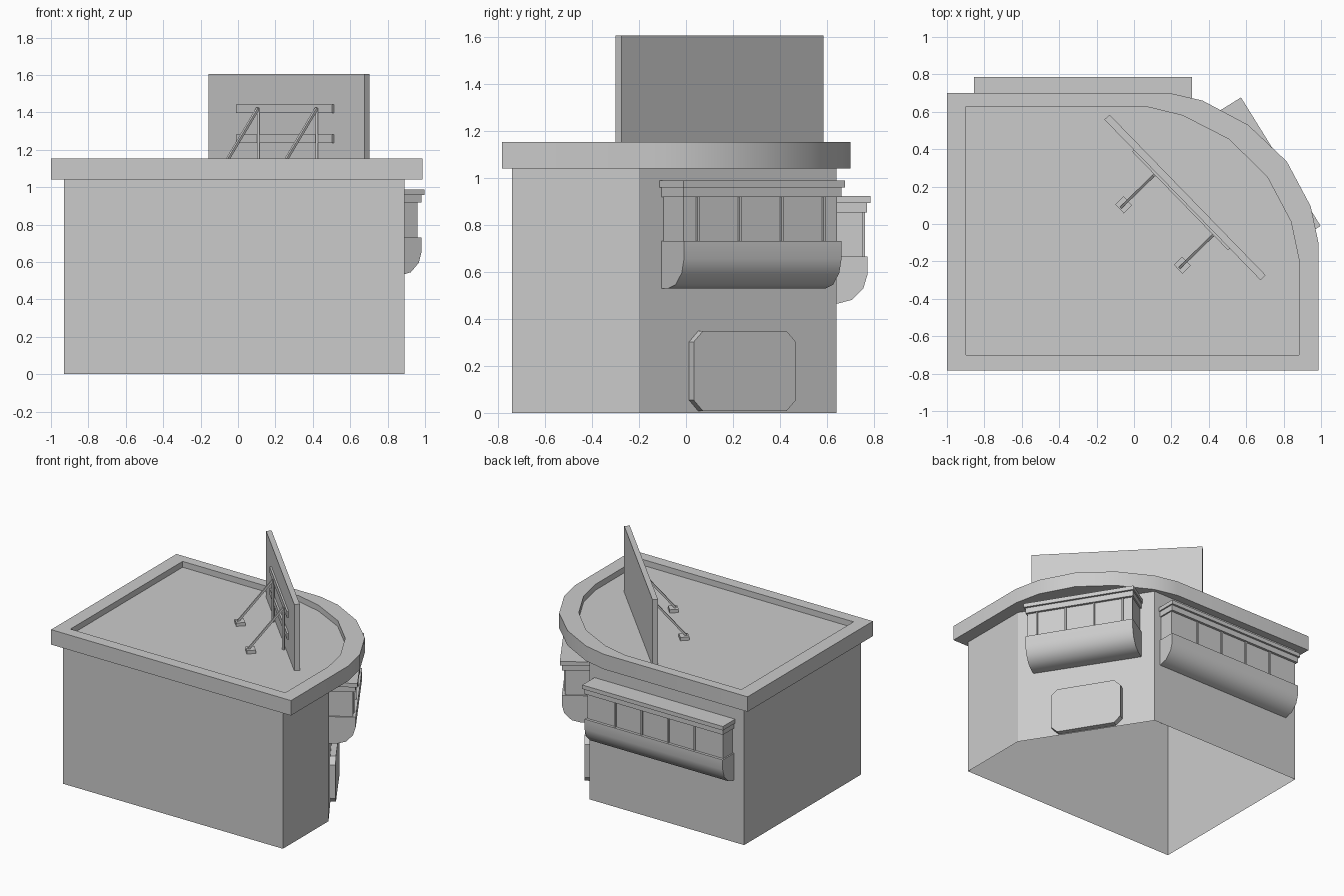
import bpy, bmesh, math
from mathutils import Matrix, Vector

cube = bpy.data.objects.get("Cube")
if cube:
    bpy.data.objects.remove(cube, do_unlink=True)

grey = bpy.data.materials.new("plain_grey")
grey.use_nodes = True
grey.diffuse_color = (0.6, 0.6, 0.6, 1)
grey.node_tree.nodes["Principled BSDF"].inputs["Base Color"].default_value = (0.6, 0.6, 0.6, 1)


def add_object(name, bm, matrix, smooth):
    mesh = bpy.data.meshes.new(name)
    bm.to_mesh(mesh)
    bm.free()
    mesh.materials.append(grey)
    obj = bpy.data.objects.new(name, mesh)
    bpy.context.collection.objects.link(obj)
    obj.matrix_world = matrix
    if smooth:
        bpy.ops.object.select_all(action='DESELECT')
        obj.select_set(True)
        bpy.context.view_layer.objects.active = obj
        bpy.ops.object.shade_smooth_by_angle(angle=math.radians(40))


def loft(name, rings, matrix=Matrix(), smooth=False, capped=True):
    """Skin a stack of equal rings, with or without end caps."""
    bm = bmesh.new()
    loops = [[bm.verts.new(p) for p in ring] for ring in rings]
    n = len(loops[0])
    for a, b in zip(loops, loops[1:]):
        for i in range(n):
            j = (i + 1) % n
            bm.faces.new((a[i], a[j], b[j], b[i]))
    if capped:
        bm.faces.new(loops[0])
        bm.faces.new(loops[-1])
        bmesh.ops.recalc_face_normals(bm, faces=bm.faces)
    add_object(name, bm, matrix, smooth)


def box(name, low, high, matrix=Matrix()):
    (x0, y0, z0), (x1, y1, z1) = low, high
    base = [(x0, y0), (x1, y0), (x1, y1), (x0, y1)]
    loft(name, [[(x, y, z) for x, y in base] for z in (z0, z1)], matrix)


def strut(name, start, end, width):
    """Square bar between two points."""
    start, end = Vector(start), Vector(end)
    axis = end - start
    turn = axis.to_track_quat('Z', 'Y').to_matrix().to_4x4()
    w = width / 2
    box(name, (-w, -w, 0), (w, w, axis.length), Matrix.Translation(start) @ turn)


def frame(x, y, degrees):
    """Local frame: x along a wall, y outward."""
    return Matrix.Translation((x, y, 0)) @ Matrix.Rotation(math.radians(degrees), 4, 'Z')


# Main building: open shell of walls with one cut corner
plan = [(-0.93, -0.74), (0.89, -0.74), (0.89, -0.2), (0.35, 0.64), (-0.93, 0.64)]
loft("building_walls", [[(x, y, z) for x, y in plan] for z in (0, 1.04)], capped=False)

# Roof slab with rounded corner and sunken floor
outer = [(-1, -0.783), (0.987, -0.783), (0.987, -0.104), (0.945, 0.094), (0.817, 0.334),
         (0.61, 0.53), (0.366, 0.66), (0.19, 0.70), (-1, 0.70)]
inner = [(-0.898, -0.70), (0.882, -0.70), (0.882, -0.19), (0.839, 0.013), (0.714, 0.249),
         (0.51, 0.452), (0.26, 0.58), (0.067, 0.627), (-0.898, 0.627)]
FLOOR = 1.108
loft("roof", [[(x, y, z) for x, y in ring] for ring, z in
              ((outer, 1.04), (outer, 1.152), (inner, 1.152), (inner, FLOOR))], smooth=True)

# Bay windows
BACK = -0.015


def bay(name, place, half, depth, sill, spacing):
    h = half - 0.01
    front = depth - 0.013
    curve = [(BACK, 0), (front, 0), (front, -0.075), (front - 0.018, -0.135),
             (front - 0.068, -0.185), (front - 0.13, -0.201), (BACK, -0.201)]
    loft(name + "_base", [[(x, y, sill + z) for y, z in curve] for x in (-h, h)], place, True)
    glass = depth - 0.033
    top = sill + 0.187
    box(name + "_windows", (-h + 0.01, BACK, sill), (h - 0.01, glass, top), place)
    for i in range(4):
        x = (i - 1.5) * spacing
        box(f"{name}_mullion_{i + 1}", (x - 0.006, glass - 0.01, sill),
            (x + 0.006, glass + 0.01, top), place)
    box(name + "_moulding", (-h, BACK, top), (h, depth - 0.015, top + 0.041), place)
    box(name + "_cornice", (-half, BACK, top + 0.041), (half, depth, top + 0.071), place)


corner = frame(0.6235, 0.233, -58.2)
bay("back_bay", frame(-0.2725, 0.64, 0), 0.5825, 0.145, 0.665, 0.219)
bay("corner_bay", corner, 0.404, 0.19, 0.73, 0.21)


# Door panel with clipped corners
def octagon(w, low, high, c):
    return [(-w, low + c), (-w + c, low), (w - c, low), (w, low + c),
            (w, high - c), (w - c, high), (-w + c, high), (-w, high - c)]


loft("door_panel", [[(x, y, z) for x, z in octagon(0.255, 0.008, 0.348, 0.046)]
                    for y in (BACK, 0.032)], corner)

# Roof sign: board, back rails, posts, braces and feet
sign = frame(0.2725, 0.1425, -45.8)
box("sign_board", (-0.5985, -0.019, FLOOR), (0.5985, 0.019, 1.604), sign)
for label, z in (("lower", 1.235), ("upper", 1.397)):
    box(f"sign_{label}_rail", (-0.372, -0.032, z), (0.364, -0.019, z + 0.046), sign)
for label, x in (("left", -0.2), ("right", 0.25)):
    top = sign @ Vector((x, -0.036, 1.422))
    foot = sign @ Vector((x, -0.28, FLOOR + 0.02))
    strut(f"sign_{label}_post", (top.x, top.y, FLOOR), top, 0.014)
    strut(f"sign_{label}_brace", foot, top, 0.014)
    box(f"sign_{label}_foot", (x - 0.033, -0.294, FLOOR), (x + 0.033, -0.232, FLOOR + 0.025), sign)
